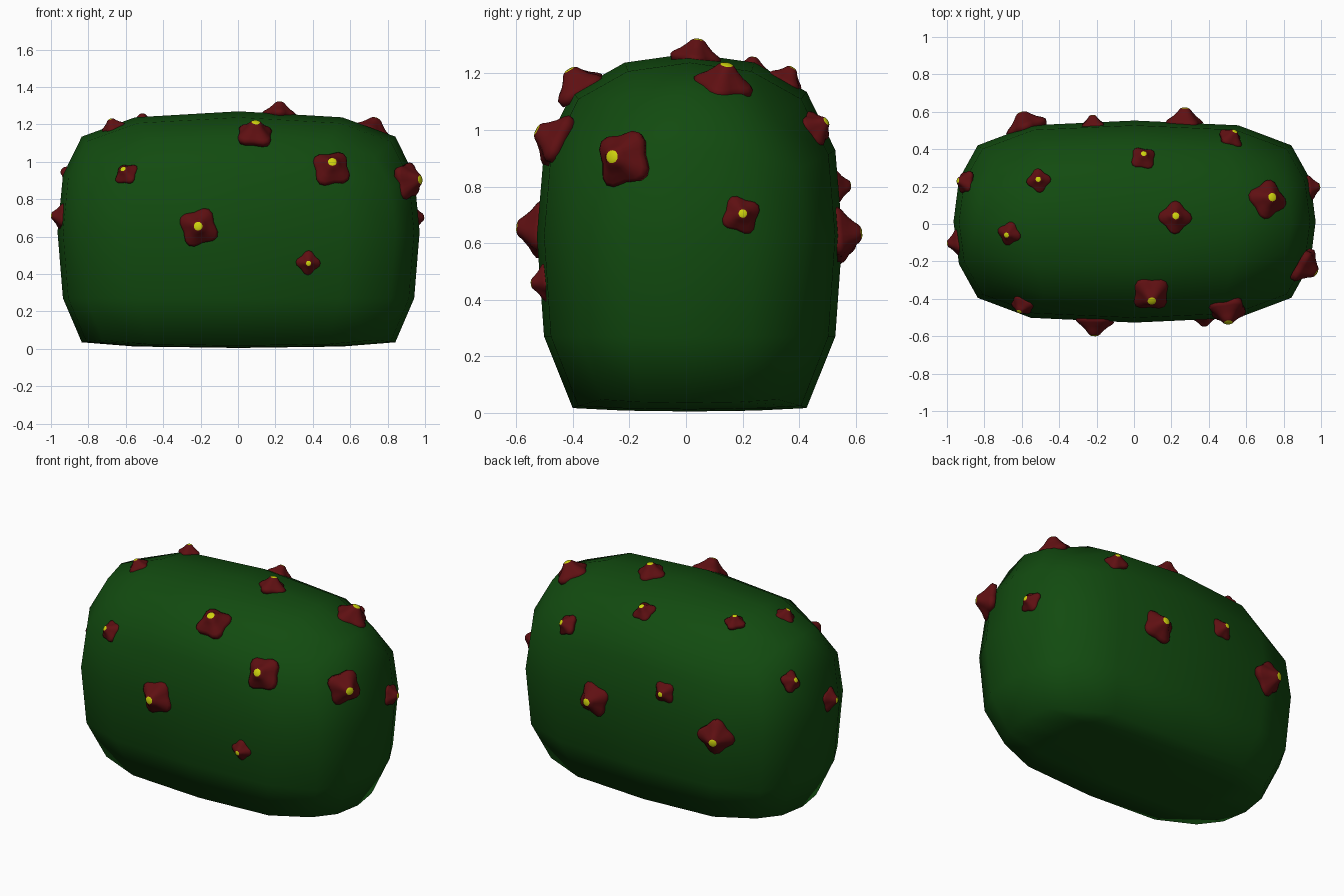
import bpy, bmesh, math
from mathutils import Vector, Matrix

if "Cube" in bpy.data.objects:
    bpy.data.objects.remove(bpy.data.objects["Cube"])


def material(name, rgb):
    m = bpy.data.materials.new(name)
    m.diffuse_color = (*rgb, 1)
    m.use_nodes = True
    m.node_tree.nodes["Principled BSDF"].inputs["Base Color"].default_value = m.diffuse_color
    return m


GREEN = material("leaf green", (0.006, 0.070, 0.005))
RED = material("petal red", (0.115, 0.005, 0.006))
YELLOW = material("pollen yellow", (0.62, 0.65, 0.004))


def add_object(name, bm, mats):
    bmesh.ops.recalc_face_normals(bm, faces=bm.faces)
    for f in bm.faces:
        f.smooth = True
    me = bpy.data.meshes.new(name)
    bm.to_mesh(me)
    bm.free()
    for m in mats:
        me.materials.append(m)
    ob = bpy.data.objects.new(name, me)
    bpy.context.collection.objects.link(ob)
    return ob


# Bush body: a 4x4x4 cube grid, rounded towards edges, flatter underneath
def fade(t, mid, end):
    t = abs(t)
    return 1 - (1 - mid) * t * 2 if t <= 0.5 else mid + (end - mid) * (t - 0.5) * 2


def axis(t, half, full):
    a = abs(t)
    v = half * a * 2 if a <= 0.5 else half + (full - half) * (a - 0.5) * 2
    return math.copysign(v, t)


bm = bmesh.new()
bmesh.ops.create_cube(bm, size=2)
bmesh.ops.subdivide_edges(bm, edges=bm.edges[:], cuts=3, use_grid_fill=True)
for v in bm.verts:
    a, b, c = v.co
    x = axis(a, 0.64, 0.968) * fade(b, 0.97, 0.866) * fade(c, 0.97, 0.866)
    y = axis(b, 0.30, 0.54) * fade(a, 0.953, 0.755) * fade(c, 0.953, 0.765)
    if c > -0.9:
        z = 0.625 + axis(c, 0.385, 0.645) * fade(a, 0.95, 0.79) * fade(b, 0.95, 0.79)
        if c < -0.1:
            z = 0.27
    else:
        z = 0.005 + 0.03 * a * a + 0.012 * b * b
    v.co = (x + 0.003, y + 0.013, z)
body = add_object("bush_body", bm, [GREEN])
bpy.context.view_layer.update()

# Flower profile: (radius, height, squareness) relative to flower size
PROFILE = [(0.50, -0.12, 1.0), (0.53, 0.03, 1.0), (0.47, 0.10, 1.0), (0.34, 0.20, 0.8),
           (0.23, 0.32, 0.5), (0.17, 0.40, 0.2), (0.125, 0.435, 0.0), (0.07, 0.455, 0.0)]
SEG = 24


def flower(i, pos, size, roll):
    bm = bmesh.new()
    rings = []
    for r, h, sq in PROFILE:
        ring = []
        for k in range(SEG):
            t = 2 * math.pi * k / SEG
            rad = r * size * (1 - 0.14 * sq * math.cos(4 * t))
            ring.append(bm.verts.new((rad * math.cos(t), rad * math.sin(t), h * size)))
        rings.append(ring)
    for j in range(len(rings) - 1):
        for k in range(SEG):
            n = (k + 1) % SEG
            f = bm.faces.new((rings[j][k], rings[j][n], rings[j + 1][n], rings[j + 1][k]))
            f.material_index = int(j >= 6)
    bm.faces.new(rings[0][::-1])
    bm.faces.new(rings[-1]).material_index = 1
    # sit on the nearest point of the bush, facing outwards
    _, loc, nor, _ = body.closest_point_on_mesh(Vector(pos))
    rot = nor.to_track_quat('Z', 'Y').to_matrix().to_4x4()
    bm.transform(Matrix.Translation(loc) @ rot @ Matrix.Rotation(math.radians(roll), 4, 'Z'))
    add_object(f"flower_{i}", bm, [RED, YELLOW])


FLOWERS = [
    # front
    ((-0.21, -0.53, 0.65), 0.185, 17), ((-0.61, -0.46, 0.955), 0.115, 0),
    ((0.09, -0.37, 1.14), 0.18, -10), ((0.50, -0.46, 0.965), 0.185, 8),
    ((0.375, -0.50, 0.46), 0.11, 42),
    # right side
    ((0.93, -0.235, 0.90), 0.185, 12), ((0.95, 0.195, 0.70), 0.12, -18),
    # top
    ((0.72, 0.135, 1.18), 0.18, 10), ((0.22, 0.035, 1.26), 0.15, -25),
    ((0.05, 0.36, 1.19), 0.12, 0), ((-0.51, 0.235, 1.22), 0.11, 30),
    ((-0.665, -0.05, 1.18), 0.11, 0),
    # left side
    ((-0.93, 0.23, 0.95), 0.115, 12), ((-0.96, -0.10, 0.71), 0.125, 15),
    # back
    ((-0.58, 0.53, 0.605), 0.19, 40), ((-0.22, 0.54, 0.80), 0.12, 0),
    ((0.27, 0.55, 0.63), 0.18, -15), ((0.53, 0.48, 1.02), 0.12, 25),
]
for i, (p, s, r) in enumerate(FLOWERS, 1):
    flower(i, p, s, r)
